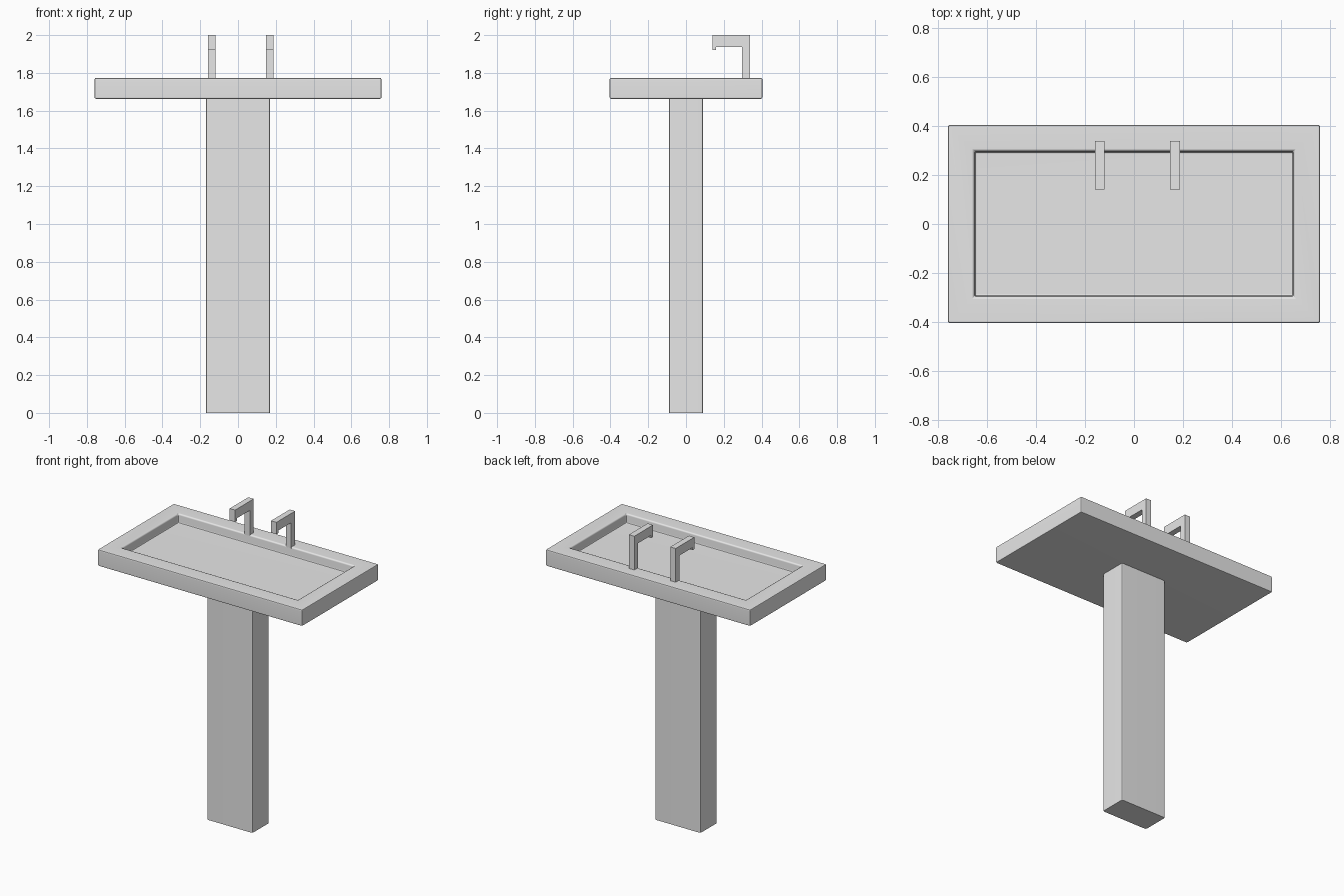
import bpy, bmesh, math
from mathutils import Vector

cube = bpy.data.objects.get("Cube")
if cube:
    bpy.data.objects.remove(cube, do_unlink=True)

# Single ceramic grey
grey = bpy.data.materials.new("light_grey")
grey.use_nodes = True
colour = (0.8, 0.8, 0.8, 1)
grey.diffuse_color = colour
grey.node_tree.nodes["Principled BSDF"].inputs["Base Color"].default_value = colour


def finish(name, bm, smooth=False):
    bmesh.ops.recalc_face_normals(bm, faces=bm.faces)
    mesh = bpy.data.meshes.new(name)
    bm.to_mesh(mesh)
    bm.free()
    mesh.materials.append(grey)
    obj = bpy.data.objects.new(name, mesh)
    bpy.context.collection.objects.link(obj)
    if smooth:
        bpy.ops.object.select_all(action='DESELECT')
        obj.select_set(True)
        bpy.context.view_layer.objects.active = obj
        bpy.ops.object.shade_smooth_by_angle(angle=math.radians(40))
        weighted = obj.modifiers.new("Even normals", 'WEIGHTED_NORMAL')
        weighted.keep_sharp = True
    return obj


def box(size, bottom):
    bm = bmesh.new()
    bmesh.ops.create_cube(bm, size=1)
    bmesh.ops.scale(bm, vec=size, verts=bm.verts)
    bmesh.ops.translate(bm, vec=(0, 0, bottom + size[2] / 2), verts=bm.verts)
    return bm


def round_edges(bm, edges, width):
    bmesh.ops.bevel(bm, geom=edges, offset=width, segments=2,
                    profile=0.5, affect='EDGES')


# Pedestal with rounded upright edges
bm = box((0.34, 0.18, 1.67), 0)
upright = [e for e in bm.edges
           if abs((e.verts[0].co - e.verts[1].co).normalized().z) > 0.9]
round_edges(bm, upright, 0.01)
finish("pedestal", bm, True)

# Basin slab with a shallow recess sunk into its top
bm = box((1.52, 0.81, 0.112), 1.662)
top = max(bm.faces, key=lambda f: f.calc_center_median().z)
bmesh.ops.inset_region(bm, faces=[top], thickness=0.153)
bmesh.ops.inset_region(bm, faces=[top], thickness=0.003)
for v in top.verts:
    v.co.z -= 0.06
bm.normal_update()
creases = [e for e in bm.edges if e.calc_face_angle(0) > math.radians(30)]
round_edges(bm, creases, 0.01)
finish("basin", bm, True)

# Square-section taps: upright, arm and small spout lip
profile = [(0.338, 1.76), (0.338, 2.0), (0.14, 2.0), (0.14, 1.92),
           (0.16, 1.92), (0.16, 1.938), (0.297, 1.938), (0.297, 1.76)]
for name, x in (("right_tap", -0.16), ("left_tap", 0.147)):
    bm = bmesh.new()
    side = bm.faces.new([bm.verts.new((x, y, z)) for y, z in profile])
    swept = bmesh.ops.extrude_face_region(bm, geom=[side])["geom"]
    bmesh.ops.translate(bm, vec=Vector((0.04, 0, 0)),
                        verts=[v for v in swept if isinstance(v, bmesh.types.BMVert)])
    finish(name, bm)
